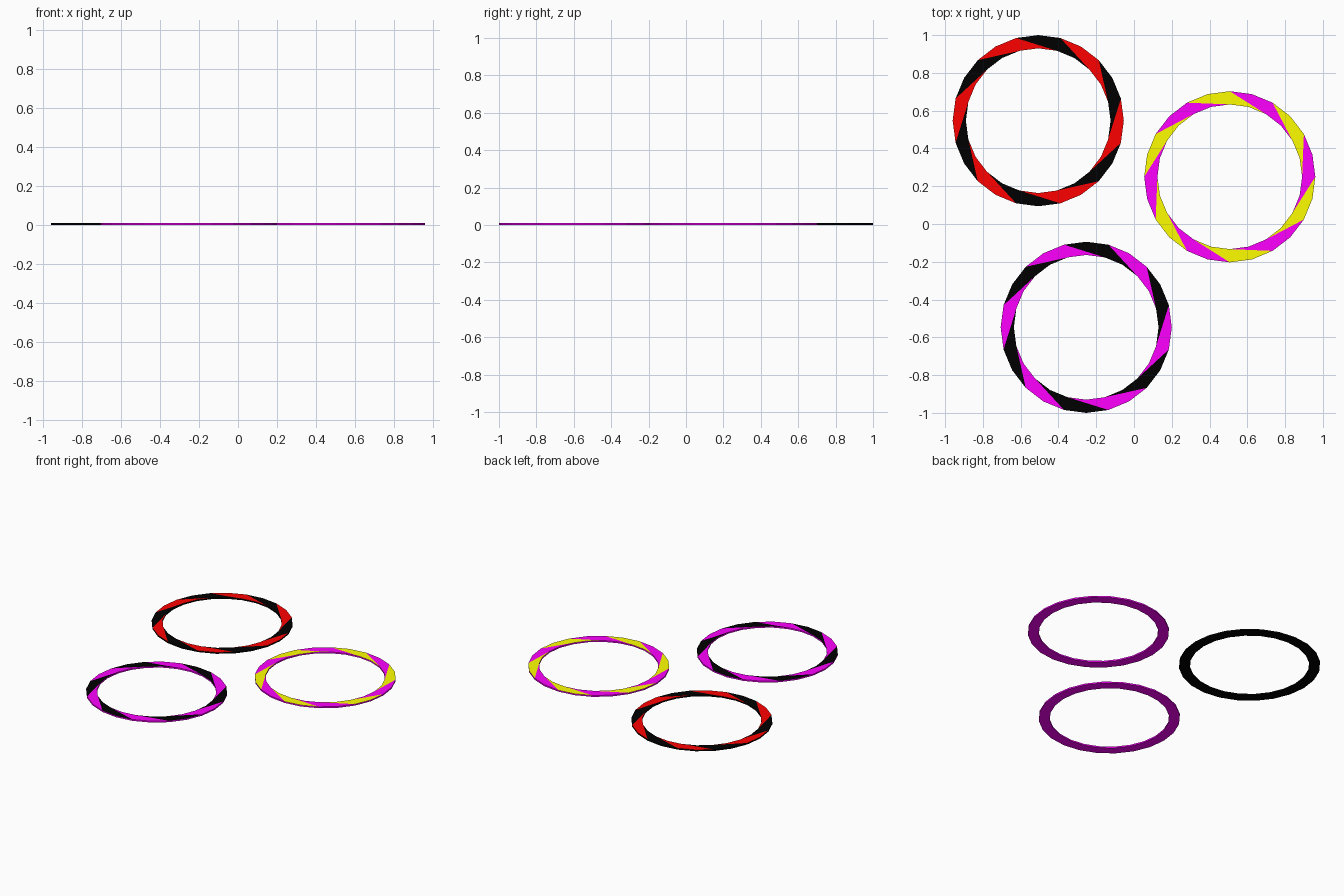
import bpy, bmesh
from math import cos, sin, radians

if "Cube" in bpy.data.objects:
    bpy.data.objects.remove(bpy.data.objects["Cube"])

R_OUT, R_IN, H = 0.453, 0.383, 0.01
SIDES, STRIPES = 24, 12
STEP = 360 / SIDES


def material(name, rgb):
    m = bpy.data.materials.new(name)
    m.diffuse_color = (*rgb, 1)
    m.use_nodes = True
    m.node_tree.nodes["Principled BSDF"].inputs["Base Color"].default_value = m.diffuse_color
    return m


BLACK = material("black", (0.0, 0.0, 0.0))
RED = material("red", (1.0, 0.0, 0.0))
MAGENTA = material("magenta", (1.0, 0.0, 1.0))
YELLOW = material("yellow", (1.0, 1.0, 0.0))


def striped_ring(name, centre, base, accent, start):
    """Flat ring in the base colour, its top split into slanted stripes."""
    bm = bmesh.new()

    def loop(r, z):
        return [bm.verts.new((r * cos(radians(start - i * STEP)),
                              r * sin(radians(start - i * STEP)), z))
                for i in range(SIDES)]

    out_lo, out_hi = loop(R_OUT, 0), loop(R_OUT, H)
    in_lo, in_hi = loop(R_IN, 0), loop(R_IN, H)

    # Walls and underside
    for i in range(SIDES):
        j = (i + 1) % SIDES
        bm.faces.new((out_lo[j], out_lo[i], out_hi[i], out_hi[j]))
        bm.faces.new((in_lo[i], in_lo[j], in_hi[j], in_hi[i]))
        bm.faces.new((out_lo[i], out_lo[j], in_lo[j], in_lo[i]))

    # Slanted stripes: the inner edge runs two sides ahead of the outer edge
    for s in range(STRIPES):
        k = 2 * s
        outer = [out_hi[(k + n) % SIDES] for n in (0, 1, 2)]
        inner = [in_hi[(k + n) % SIDES] for n in (4, 3, 2)]
        face = bm.faces.new(outer + inner)
        face.material_index = 1 - s % 2

    bmesh.ops.recalc_face_normals(bm, faces=bm.faces)
    mesh = bpy.data.meshes.new(name)
    bm.to_mesh(mesh)
    bm.free()
    mesh.materials.append(base)
    mesh.materials.append(accent)
    ring = bpy.data.objects.new(name, mesh)
    ring.location = (*centre, 0)
    bpy.context.collection.objects.link(ring)


striped_ring("black_red_ring", (-0.507, 0.547), BLACK, RED, 75)
striped_ring("magenta_yellow_ring", (0.507, 0.25), MAGENTA, YELLOW, 120)
striped_ring("magenta_black_ring", (-0.253, -0.547), MAGENTA, BLACK, 105)
